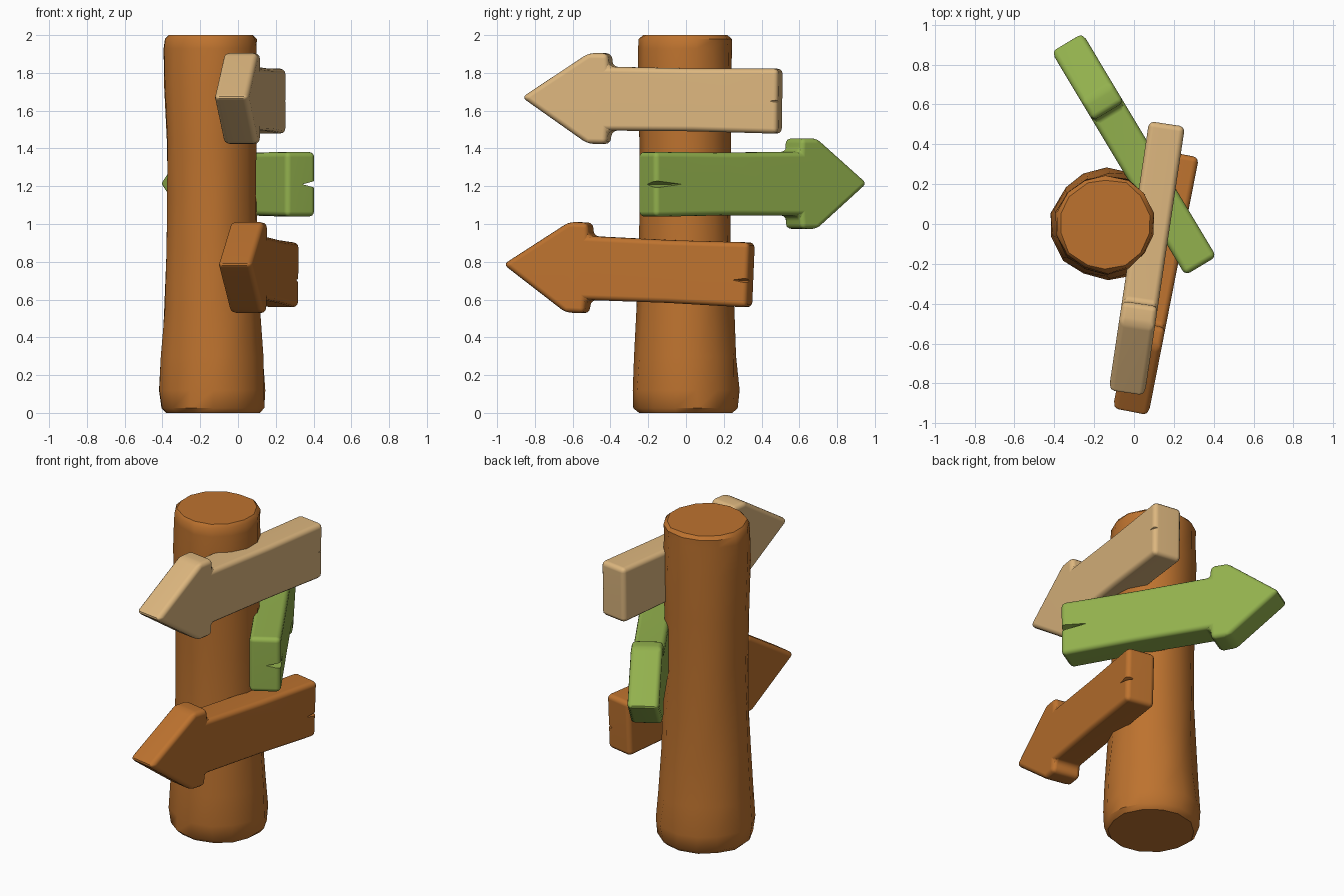
import bpy, bmesh, math, random
from mathutils import Vector, Matrix

random.seed(4)
cube = bpy.data.objects.get("Cube")
if cube:
    bpy.data.objects.remove(cube, do_unlink=True)


def make_material(name, rgb):
    mat = bpy.data.materials.new(name)
    mat.use_nodes = True
    mat.diffuse_color = (*rgb, 1)
    mat.node_tree.nodes["Principled BSDF"].inputs["Base Color"].default_value = (*rgb, 1)
    return mat


brown = make_material("warm brown wood", (0.51, 0.17, 0.028))
tan = make_material("pale tan wood", (0.72, 0.47, 0.21))
green = make_material("leaf green paint", (0.29, 0.44, 0.075))


def make_object(name, bm, mat=None):
    bmesh.ops.recalc_face_normals(bm, faces=bm.faces)
    mesh = bpy.data.meshes.new(name)
    bm.to_mesh(mesh)
    bm.free()
    obj = bpy.data.objects.new(name, mesh)
    bpy.context.collection.objects.link(obj)
    if mat:
        mesh.materials.append(mat)
    return obj


def activate(obj):
    bpy.ops.object.select_all(action='DESELECT')
    obj.select_set(True)
    bpy.context.view_layer.objects.active = obj


# Post: stacked rings of a hand-hewn log, flared at the foot
def build_post(sides=14):
    profile = [(0, .25), (.025, .278), (.12, .285), (.3, .275), (.55, .258), (.85, .247),
               (1.15, .242), (1.45, .243), (1.75, .25), (1.93, .25), (1.98, .246), (2, .228)]
    column = [random.uniform(-.008, .008) for _ in range(sides)]
    bm = bmesh.new()
    rings = []
    for z, radius in profile:
        ring = []
        for i in range(sides):
            a = math.tau * (i + .5) / sides + random.uniform(-.04, .04)
            r = radius + column[i] + random.uniform(-.005, .005)
            x = -.14 + .012 * (1 - z / 2)
            ring.append(bm.verts.new((x + r * math.cos(a), r * math.sin(a), z)))
        rings.append(ring)
    for low, high in zip(rings, rings[1:]):
        for i in range(sides):
            j = (i + 1) % sides
            bm.faces.new((low[i], low[j], high[j], high[i]))
    bm.faces.new(rings[0])
    bm.faces.new(rings[-1])
    post = make_object("post", bm, brown)
    activate(post)
    bpy.ops.object.shade_smooth_by_angle(angle=math.radians(40))


# Arrow board: bevelled arrow outline, with a crack cut in the outer tail edge
def build_board(name, mat, tail, tip, body, crack, crack_z=0, thick=.182):
    tail, tip = Vector(tail), Vector(tip)
    length = (tip - tail).length + .025
    along = (tip - tail).normalized()
    side = Vector((0, 0, 1)).cross(along).normalized()
    up = along.cross(side)
    frame = Matrix((along, side, up)).transposed().to_4x4()
    frame.translation = tail

    upper = [(0, .172), (body * .5, .166), (body, .169), (body + .005, .24), (body + .11, .24)]
    outline = upper + [(length, 0)] + [(u, -w) for u, w in reversed(upper)]
    bm = bmesh.new()
    face = bm.faces.new([bm.verts.new((u, -thick / 2, w)) for u, w in outline])
    moved = bmesh.ops.extrude_face_region(bm, geom=[face])["geom"]
    bmesh.ops.translate(bm, vec=(0, thick, 0),
                        verts=[g for g in moved if isinstance(g, bmesh.types.BMVert)])
    bm.transform(frame)
    board = make_object(name, bm, mat)

    out = math.copysign(1, side.x)
    edge = thick / 2
    bm = bmesh.new()
    for u, v, w in [(-.03, edge + .03, .03), (-.03, edge + .03, -.03),
                    (crack, edge + .004, 0), (-.004, edge - crack * .5, 0)]:
        bm.verts.new((u, v * out, w + crack_z))
    bmesh.ops.convex_hull(bm, input=bm.verts)
    bm.transform(frame)
    cutter = make_object(name + "_crack_cutter", bm)
    cutter.hide_render = True

    bevel = board.modifiers.new("rounded edges", 'BEVEL')
    bevel.width = .028
    bevel.segments = 3
    bevel.limit_method = 'ANGLE'
    bevel.angle_limit = math.radians(25)
    cut = board.modifiers.new("crack", 'BOOLEAN')
    cut.operation = 'DIFFERENCE'
    cut.solver = 'EXACT'
    cut.object = cutter
    activate(board)
    for mod in list(board.modifiers):
        bpy.ops.object.modifier_apply(modifier=mod.name)
    bpy.data.objects.remove(cutter, do_unlink=True)
    bpy.ops.object.shade_smooth_by_angle(angle=math.radians(35))
    board.modifiers.new("clean shading", 'WEIGHTED_NORMAL').keep_sharp = True


build_post()
build_board("upper_arrow_board", tan, (.165, .5, 1.65), (-.035, -.835, 1.67), .91, .05)
build_board("middle_arrow_board", green, (.335, -.21, 1.21), (-.33, .9, 1.215), .9, .17)
build_board("lower_arrow_board", brown, (.235, .345, .73), (-.015, -.93, .785), .87, .09, -.03)
